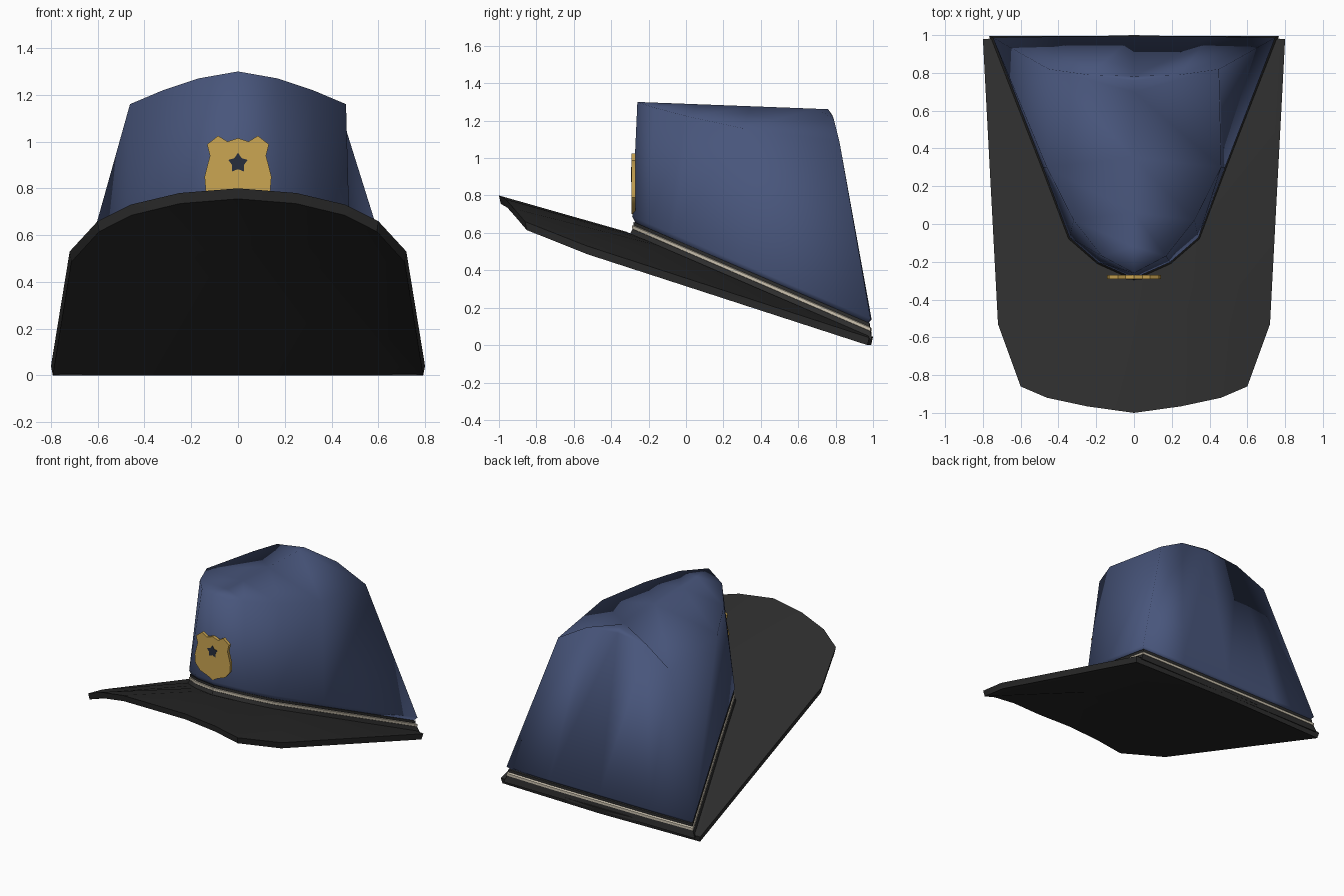
import bpy, bmesh, math

if "Cube" in bpy.data.objects:
    bpy.data.objects.remove(bpy.data.objects["Cube"])


def material(name, rgb):
    m = bpy.data.materials.new(name)
    m.diffuse_color = (*rgb, 1)
    m.use_nodes = True
    m.node_tree.nodes["Principled BSDF"].inputs["Base Color"].default_value = m.diffuse_color
    return m


BLUE = material("navy cloth", (0.065, 0.092, 0.2))
BLACK = material("black leather", (0.026, 0.026, 0.026))
CREAM = material("cream piping", (0.6, 0.54, 0.43))
GOLD = material("gold badge", (0.6, 0.38, 0.085))
DARK = material("dark star", (0.02, 0.027, 0.045))


def loop(half):
    """Closed loop from a half running front centre -> back centre."""
    return half + [(-x, y, z) for x, y, z in half[-2:0:-1]]


def finish(name, bm, mat, angle):
    bmesh.ops.remove_doubles(bm, verts=bm.verts, dist=0.0005)
    bmesh.ops.recalc_face_normals(bm, faces=bm.faces)
    me = bpy.data.meshes.new(name)
    bm.to_mesh(me)
    bm.free()
    me.materials.append(mat)
    ob = bpy.data.objects.new(name, me)
    bpy.context.collection.objects.link(ob)
    bpy.ops.object.select_all(action='DESELECT')
    ob.select_set(True)
    bpy.context.view_layer.objects.active = ob
    bpy.ops.object.shade_smooth_by_angle(angle=math.radians(angle))
    return ob


def loft(name, halves, mat, angle=30, cap_start=False, cap_end=False):
    """Skin a stack of mirrored rings."""
    bm = bmesh.new()
    rings = [[bm.verts.new(p) for p in loop(h)] for h in halves]
    for a, b in zip(rings, rings[1:]):
        for i in range(len(a)):
            j = (i + 1) % len(a)
            bm.faces.new((a[i], a[j], b[j], b[i]))
    if cap_start:
        bm.faces.new(rings[0])
    if cap_end:
        bm.faces.new(rings[-1])
    return finish(name, bm, mat, angle)


def plate(name, outline, y, depth, mat):
    """Flat plate facing -y from an x,z outline."""
    bm = bmesh.new()
    f = bm.faces.new([bm.verts.new((x, y, z)) for x, z in outline])
    ext = bmesh.ops.extrude_face_region(bm, geom=[f])
    bmesh.ops.translate(bm, vec=(0, -depth, 0),
                        verts=[v for v in ext["geom"] if isinstance(v, bmesh.types.BMVert)])
    return finish(name, bm, mat, 30)


def slope(y):
    """Tilted plane on which the crown sits."""
    return 0.62 - 0.43 * (y + 0.27)


# Footprint of the crown (half, front to back)
FOOT = [(0, -0.285), (0.19, -0.2), (0.34, -0.07), (0.48, 0.3), (0.745, 0.985), (0.4, 0.99), (0, 0.99)]


def foot(grow, lift):
    pts = []
    for x, y in FOOT:
        px = x * (1 + grow)
        py = min(0.35 + (y - 0.35) * (1 + grow), 0.995)
        pts.append((px, py, max(0.0, slope(py) + lift)))
    return pts


# Brim: arched peak with thickness, running back under the crown
outer = [(0, -1, 0.8), (0.25, -0.965, 0.78), (0.46, -0.92, 0.73), (0.6, -0.86, 0.66),
         (0.72, -0.53, 0.53), (0.8, 0.98, 0.04), (0, 1, 0.045)]
inner = [(0, -0.32), (0.1, -0.285), (0.19, -0.22), (0.27, -0.15), (0.36, -0.07), (0.76, 0.975), (0, 0.985)]
inner_top = [(x, y, slope(y) - 0.035) for x, y in inner]
inner_low = [(x, y, max(0.002, z - 0.045)) for x, y, z in inner_top]
outer_low = [(x * 0.99, y * 0.99, max(0, z - 0.045)) for x, y, z in outer]
loft("brim", [inner_low, outer_low, outer, inner_top], BLACK, 30, True, True)

# Black base rim, cream piping and black seam under the crown
loft("base_rim", [foot(0.03, -0.05), foot(0.0, -0.005)], BLACK, 40, True, True)
loft("piping", [foot(-0.012, -0.012), foot(0.004, -0.005), foot(0.004, 0.012), foot(-0.012, 0.018)],
     CREAM, 40, True, True)
loft("seam", [foot(-0.008, 0.01), foot(-0.008, 0.035)], BLACK, 40, True, True)

# Crown: flared wall, arched rim and a central ridge
rim = [(0, -0.26, 1.3), (0.17, -0.17, 1.27), (0.32, 0.02, 1.22), (0.462, 0.3, 1.16),
       (0.45, 0.82, 1.09), (0.24, 0.79, 1.21), (0, 0.782, 1.23)]
ridge = [(0, y, 1.3 - 0.038 * (y + 0.26)) for y in (-0.26, -0.12, 0.06, 0.35, 0.7, 0.76, 0.76)]
loft("crown", [foot(-0.03, 0.025), foot(0.004, 0.06), rim, ridge], BLUE, 180, True)

# Shield badge with a star
side = [(0.045, 1.0), (0.085, 1.025), (0.132, 0.988), (0.12, 0.94), (0.143, 0.85),
        (0.138, 0.79), (0.1, 0.745), (0.04, 0.722)]
shield = [(0, 1.015)] + side + [(0, 0.7)] + [(-x, z) for x, z in side[::-1]]
plate("badge", shield, -0.27, 0.022, GOLD)
star = []
for i in range(10):
    r = 0.044 if i % 2 == 0 else 0.026
    a = math.pi / 2 + i * math.pi / 5
    star.append((r * math.cos(a), 0.908 + r * math.sin(a)))
plate("badge_star", star, -0.291, 0.004, DARK)
